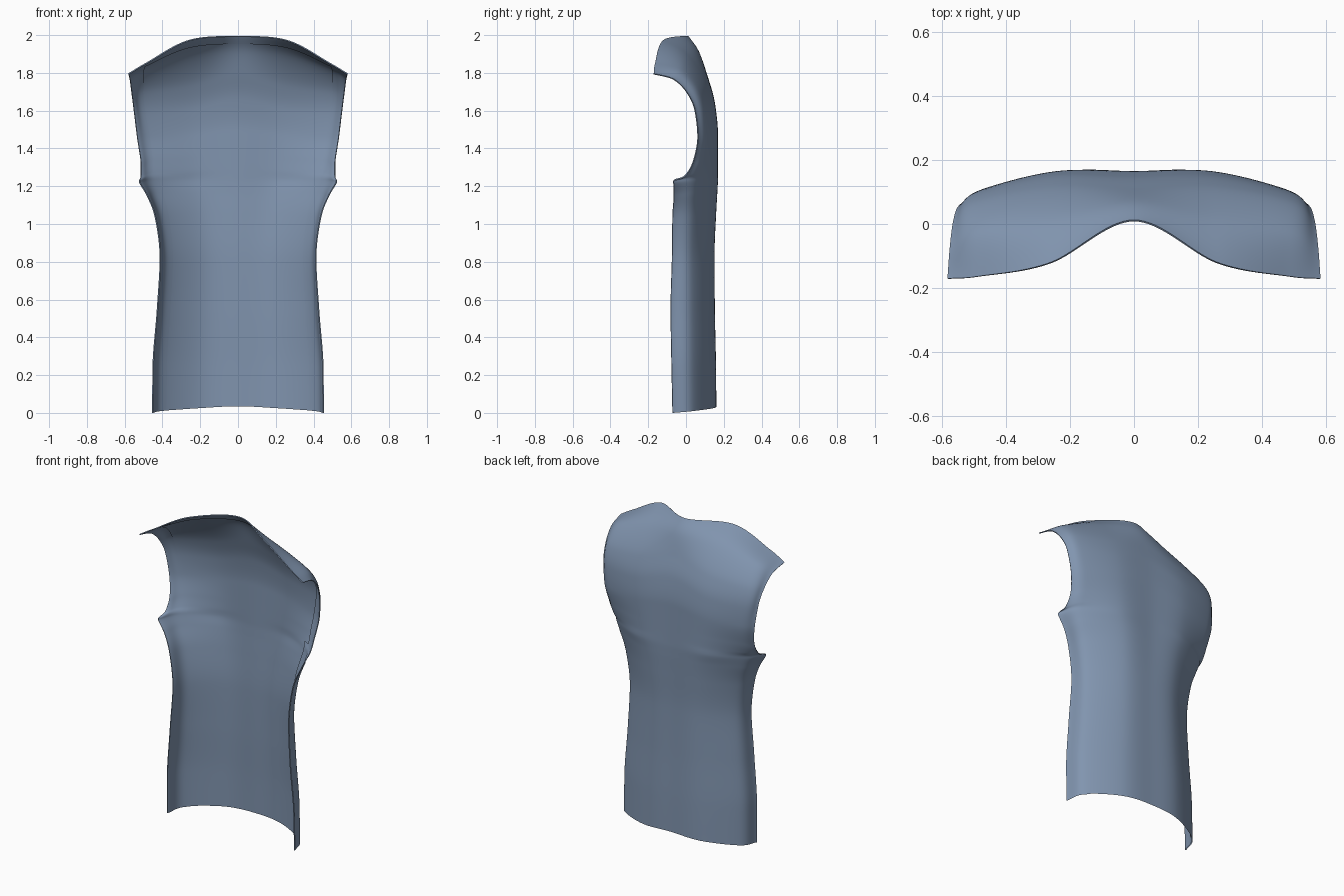
import bpy, bmesh, math
from mathutils import Vector

if "Cube" in bpy.data.objects:
    bpy.data.objects.remove(bpy.data.objects["Cube"])

# Half cross-sections from hem to shoulder seam:
# spine y z | quarter point y z | side point x y z | free edge x y z
ROWS = [
    (.160, .035, .146, .025, .410, .040, .010, .455, -.070, .000),
    (.158, .25, .144, .25, .408, .037, .25, .453, -.075, .24),
    (.152, .55, .138, .55, .388, .033, .55, .430, -.080, .55),
    (.150, .82, .136, .82, .374, .032, .82, .415, -.073, .82),
    (.157, 1.04, .146, 1.04, .397, .040, 1.04, .442, -.070, 1.04),
    (.163, 1.17, .155, 1.17, .432, .050, 1.165, .484, -.063, 1.15),
    (.165, 1.24, .160, 1.24, .450, .057, 1.235, .525, -.065, 1.225),
    (.165, 1.29, .161, 1.285, .448, .075, 1.275, .515, -.015, 1.245),
    (.165, 1.36, .163, 1.35, .447, .095, 1.34, .515, .035, 1.315),
    (.165, 1.50, .165, 1.47, .460, .112, 1.46, .535, .065, 1.46),
    (.148, 1.66, .154, 1.60, .482, .103, 1.58, .552, .050, 1.60),
    (.112, 1.79, .118, 1.73, .495, .070, 1.70, .565, .005, 1.70),
    (.065, 1.92, .005, 1.90, .490, -.035, 1.825, .575, -.075, 1.773),
    (.013, 1.995, -.120, 1.974, .485, -.163, 1.855, .582, -.170, 1.797),
]
SUB_U, SUB_V = 16, 9
THICK = .006


def hermite(a, b, ta, tb, t):
    return ((2*t**3 - 3*t*t + 1) * a + (t**3 - 2*t*t + t) * ta
            + (3*t*t - 2*t**3) * b + (t**3 - t*t) * tb)


def row_at(s):
    # monotone interpolation between cross-sections
    k = min(int(s), len(ROWS) - 2)
    out = []
    for c in range(10):
        def d(i):
            i = max(0, min(i, len(ROWS) - 2))
            return ROWS[i + 1][c] - ROWS[i][c]

        def tan(i):
            p, q = d(i - 1), d(i)
            return 2*p*q/(p + q) if p*q > 0 else 0
        out.append(hermite(ROWS[k][c], ROWS[k + 1][c], tan(k), tan(k + 1), s - k))
    return out


def point(row, u):
    # smooth curve from spine (u=0) to free edge (u=1), mirrored for u<0
    yb, zb, ya, za, xb, y2, z2, xe, ye, ze = row
    p = [Vector((0, yb, zb)), Vector((.45*xe, ya, za)),
         Vector((xb, y2, z2)), Vector((xe, ye, ze))]
    p = [Vector((-p[1].x, ya, za))] + p + [2*p[3] - p[2]]
    f = abs(u) * 3
    k = min(int(f), 2)
    q = hermite(p[k+1], p[k+2], (p[k+2] - p[k]) / 2, (p[k+3] - p[k+1]) / 2, f - k)
    return Vector((math.copysign(q.x, u), q.y, q.z))


M, N = 6 * SUB_U, (len(ROWS) - 1) * SUB_V
grid = []
for j in range(N + 1):
    r = row_at(j / SUB_V)
    grid.append([point(r, 2*i/M - 1) for i in range(M + 1)])


def normal(i, j):
    du = grid[j][min(i+1, M)] - grid[j][max(i-1, 0)]
    dv = grid[min(j+1, N)][i] - grid[max(j-1, 0)][i]
    return dv.cross(du).normalized()


def is_facing(i, j):
    # side hem, armhole facing and neck/shoulder facing
    u = abs(2*(i + .5)/M - 1)
    return u > (.60 if j < 7.0*SUB_V else .68) or j >= N - .65*SUB_V


cloth = bpy.data.materials.new("blue_cloth")
cloth.diffuse_color = (.22, .30, .43, 1)
cloth.use_nodes = True
cloth.node_tree.nodes["Principled BSDF"].inputs["Base Color"].default_value = cloth.diffuse_color


def finish(name, bm):
    loose = [v for v in bm.verts if not v.link_faces]
    bmesh.ops.delete(bm, geom=loose, context='VERTS')
    me = bpy.data.meshes.new(name)
    bm.to_mesh(me)
    bm.free()
    ob = bpy.data.objects.new(name, me)
    bpy.context.collection.objects.link(ob)
    me.materials.append(cloth)
    bpy.ops.object.select_all(action='DESELECT')
    ob.select_set(True)
    bpy.context.view_layer.objects.active = ob
    bpy.ops.object.shade_smooth_by_angle(angle=math.radians(50))


# Outer back panel
bm = bmesh.new()
o = [[bm.verts.new(p) for p in line] for line in grid]
for j in range(N):
    for i in range(M):
        bm.faces.new((o[j][i], o[j+1][i], o[j+1][i+1], o[j][i+1]))
finish("back_panel", bm)

# Turned-in facing along sides, armholes and neckline
bm = bmesh.new()
o = [[bm.verts.new(p) for p in line] for line in grid]
n = [[bm.verts.new(grid[j][i] - THICK*normal(i, j)) for i in range(M + 1)]
     for j in range(N + 1)]
for j in range(N):
    for i in range(M):
        if is_facing(i, j):
            bm.faces.new((n[j][i], n[j][i+1], n[j+1][i+1], n[j+1][i]))
rim = [((0, j), (0, j+1)) for j in range(N)]
rim += [((M, j+1), (M, j)) for j in range(N)]
rim += [((i, N), (i+1, N)) for i in range(M)]
for (a, b), (c, d) in rim:
    bm.faces.new((o[d][c], o[b][a], n[b][a], n[d][c]))
finish("edge_facing", bm)
